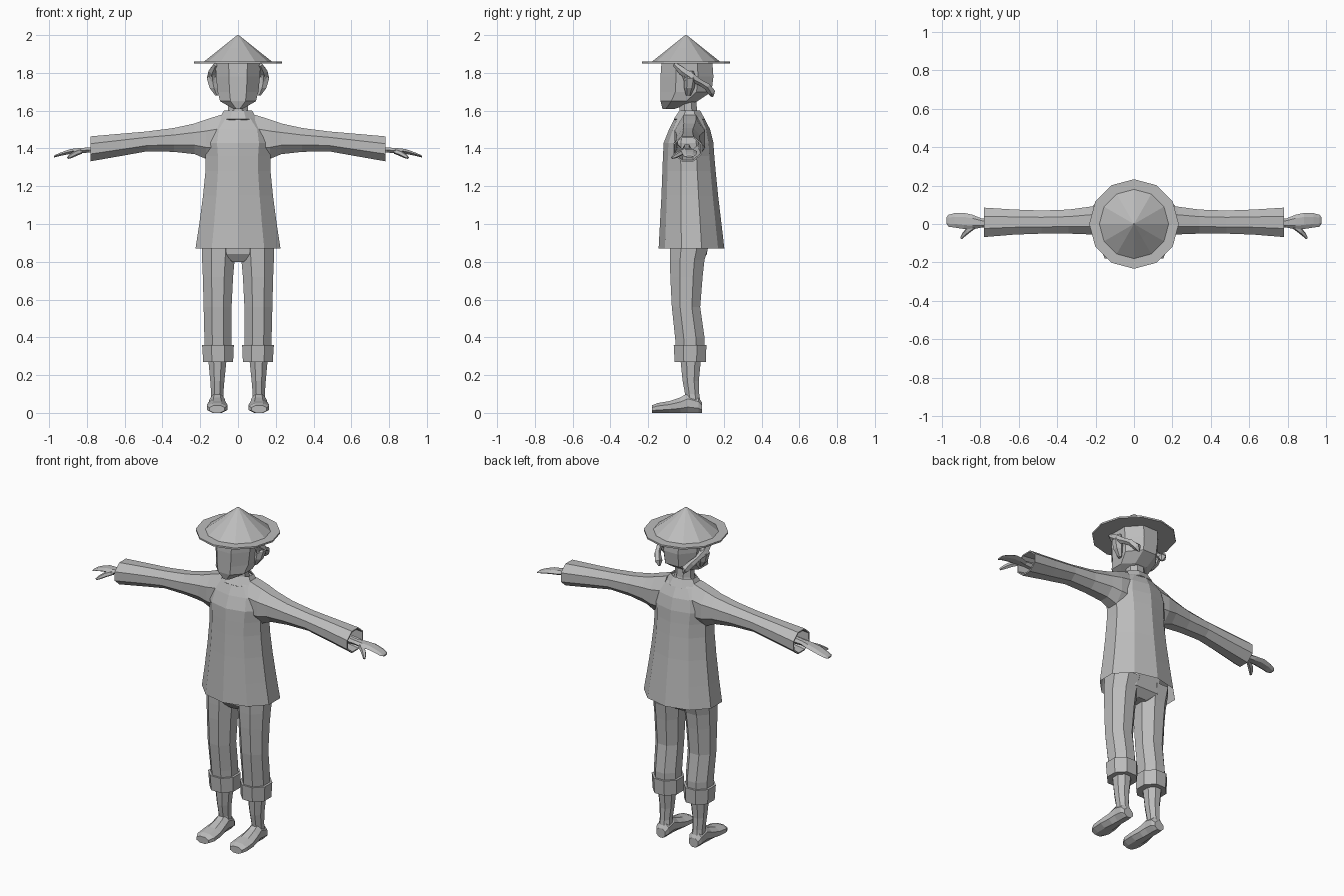
import bpy, bmesh, math
from mathutils import Vector

grey = bpy.data.materials.new("warm_grey")
grey.diffuse_color = (0.5, 0.5, 0.5, 1)


def finish(name, bm, mirror=False, thickness=0):
    bmesh.ops.recalc_face_normals(bm, faces=bm.faces)
    me = bpy.data.meshes.new(name)
    bm.to_mesh(me)
    bm.free()
    me.materials.append(grey)
    ob = bpy.data.objects.new(name, me)
    bpy.context.collection.objects.link(ob)
    if mirror:
        ob.modifiers.new("mirror", 'MIRROR')
    if thickness:
        s = ob.modifiers.new("cloth", 'SOLIDIFY')
        s.thickness = thickness
    return ob


def skin(bm, rings, caps):
    rings = [[bm.verts.new(p) for p in r] for r in rings]
    n = len(rings[0])
    for a, b in zip(rings, rings[1:]):
        for i in range(n):
            j = (i + 1) % n
            bm.faces.new((a[i], a[j], b[j], b[i]))
    if caps[0]:
        bm.faces.new(rings[0])
    if caps[1]:
        bm.faces.new(rings[-1])


def loft(name, axis, sections, n=8, turn=0.5, caps=(1, 1), **kw):
    """Sections are (position on axis, min a, max a, min b, max b)."""
    ang = [(i + turn) * math.tau / n for i in range(n)]
    mc = max(abs(math.cos(t)) for t in ang)
    ms = max(abs(math.sin(t)) for t in ang)
    rings = []
    for p, a0, a1, b0, b1 in sections:
        ring = []
        for t in ang:
            a = (a0 + a1) / 2 + (a1 - a0) / 2 * math.cos(t) / mc
            b = (b0 + b1) / 2 + (b1 - b0) / 2 * math.sin(t) / ms
            ring.append({'x': (p, a, b), 'y': (a, p, b), 'z': (a, b, p)}[axis])
        rings.append(ring)
    bm = bmesh.new()
    skin(bm, rings, caps)
    return finish(name, bm, **kw)


def tube(name, path, radii, n=5, **kw):
    pts = [Vector(p) for p in path]
    rings = []
    for i, p in enumerate(pts):
        d = (pts[min(i + 1, len(pts) - 1)] - pts[max(i - 1, 0)]).normalized()
        u = d.cross(Vector((1, 0, 0.2))).normalized()
        v = d.cross(u)
        rings.append([p + radii[i] * (u * math.cos(k * math.tau / n) + v * math.sin(k * math.tau / n))
                      for k in range(n)])
    bm = bmesh.new()
    skin(bm, rings, (1, 1))
    return finish(name, bm, **kw)


# Conical hat: flat brim and pointed crown
def round_section(z, r):
    return (z, -r, r, -r, r)


loft("hat_brim", 'z', [round_section(1.85, 0.233), round_section(1.86, 0.233)], n=12, turn=0)
loft("hat_crown", 'z', [round_section(1.86, 0.18), round_section(1.935, 0.085),
                        round_section(2.0, 0.004)], n=12, turn=0, caps=(0, 1))

# Head, neck and collar
loft("head", 'z', [(1.61, -0.025, 0.025, -0.125, -0.06), (1.65, -0.095, 0.095, -0.135, 0.06),
                   (1.70, -0.108, 0.108, -0.135, 0.135), (1.78, -0.116, 0.116, -0.135, 0.145),
                   (1.852, -0.12, 0.12, -0.13, 0.14)])
loft("neck", 'z', [(1.55, -0.062, 0.062, -0.04, 0.07), (1.60, -0.053, 0.053, -0.035, 0.058),
                   (1.66, -0.05, 0.05, -0.035, 0.055)])
loft("collar", 'z', [(1.555, -0.10, 0.10, -0.065, 0.10), (1.60, -0.075, 0.075, -0.035, 0.075)],
     caps=(0, 0), thickness=0.006)

# Ears and the hair strands sweeping behind them
loft("ear", 'z', [(1.68, 0.105, 0.12, 0.0, 0.025), (1.72, 0.105, 0.15, -0.01, 0.045),
                  (1.77, 0.11, 0.165, -0.01, 0.055), (1.81, 0.115, 0.14, 0.005, 0.04)],
     n=6, mirror=True)
tube("hair_strand", [(0.118, -0.06, 1.845), (0.135, -0.02, 1.81), (0.14, 0.03, 1.775),
                     (0.13, 0.075, 1.75), (0.115, 0.11, 1.73), (0.09, 0.135, 1.70), (0.08, 0.14, 1.675)],
     [0.012, 0.022, 0.025, 0.016, 0.019, 0.022, 0.006], mirror=True)
tube("hair_wisp", [(0.135, -0.01, 1.80), (0.135, 0.0, 1.76), (0.12, 0.0, 1.72)],
     [0.014, 0.012, 0.003], mirror=True)

# Flared tunic, open at the hem
loft("tunic", 'z', [(0.87, -0.225, 0.225, -0.145, 0.203), (1.0, -0.205, 0.205, -0.138, 0.188),
                    (1.15, -0.185, 0.185, -0.13, 0.17), (1.28, -0.172, 0.172, -0.125, 0.157),
                    (1.36, -0.172, 0.172, -0.122, 0.15), (1.43, -0.18, 0.18, -0.118, 0.145),
                    (1.50, -0.165, 0.165, -0.09, 0.128), (1.555, -0.11, 0.11, -0.062, 0.10),
                    (1.58, -0.08, 0.08, -0.045, 0.08)], n=10, caps=(0, 1))

# Wide sleeves, open at the wrist
loft("sleeve", 'x', [(0.09, -0.06, 0.10, 1.33, 1.578), (0.17, -0.06, 0.10, 1.345, 1.553),
                     (0.23, -0.054, 0.09, 1.37, 1.532), (0.34, -0.05, 0.075, 1.382, 1.508),
                     (0.48, -0.05, 0.07, 1.385, 1.49), (0.62, -0.055, 0.075, 1.36, 1.478),
                     (0.78, -0.068, 0.085, 1.332, 1.464)],
     caps=(0, 0), mirror=True, thickness=0.008)

# Hands with a thumb
loft("hand", 'x', [(0.68, -0.02, 0.03, 1.375, 1.42), (0.79, -0.018, 0.028, 1.378, 1.405),
                   (0.84, -0.028, 0.048, 1.375, 1.402), (0.885, -0.026, 0.058, 1.372, 1.397),
                   (0.935, -0.018, 0.056, 1.362, 1.38), (0.965, -0.014, 0.048, 1.354, 1.367),
                   (0.975, 0.0, 0.035, 1.352, 1.36)], n=6, turn=0, mirror=True)
tube("thumb", [(0.83, -0.01, 1.385), (0.865, -0.035, 1.372), (0.885, -0.055, 1.36),
               (0.90, -0.075, 1.35)], [0.014, 0.015, 0.012, 0.006], mirror=True)

# Trousers: hips, legs and rolled cuffs
loft("trouser_hips", 'z', [(0.80, -0.06, 0.06, -0.05, 0.07), (0.84, -0.185, 0.185, -0.08, 0.11),
                           (0.96, -0.19, 0.19, -0.09, 0.13)])
loft("trouser_leg", 'z', [(0.31, 0.035, 0.175, -0.05, 0.095), (0.40, 0.035, 0.178, -0.058, 0.098),
                          (0.56, 0.034, 0.182, -0.075, 0.075), (0.72, 0.026, 0.186, -0.083, 0.088),
                          (0.81, 0.018, 0.19, -0.085, 0.098), (0.90, 0.01, 0.192, -0.085, 0.125)],
     mirror=True)
loft("trouser_cuff", 'z', [(0.27, 0.026, 0.184, -0.06, 0.105), (0.36, 0.022, 0.19, -0.065, 0.108)],
     mirror=True)

# Shins and bare feet
loft("shin", 'z', [(0.03, 0.07, 0.148, 0.0, 0.08), (0.10, 0.078, 0.142, -0.005, 0.07),
                   (0.17, 0.072, 0.147, -0.018, 0.068), (0.29, 0.06, 0.158, -0.03, 0.08)],
     mirror=True)
loft("foot", 'y', [(-0.18, 0.072, 0.152, 0.0, 0.04), (-0.15, 0.055, 0.165, 0.0, 0.052),
                   (-0.09, 0.056, 0.165, 0.0, 0.062), (-0.03, 0.066, 0.155, 0.0, 0.082),
                   (0.01, 0.07, 0.15, 0.0, 0.105), (0.065, 0.07, 0.15, 0.0, 0.085),
                   (0.085, 0.08, 0.14, 0.0, 0.055)], mirror=True)
